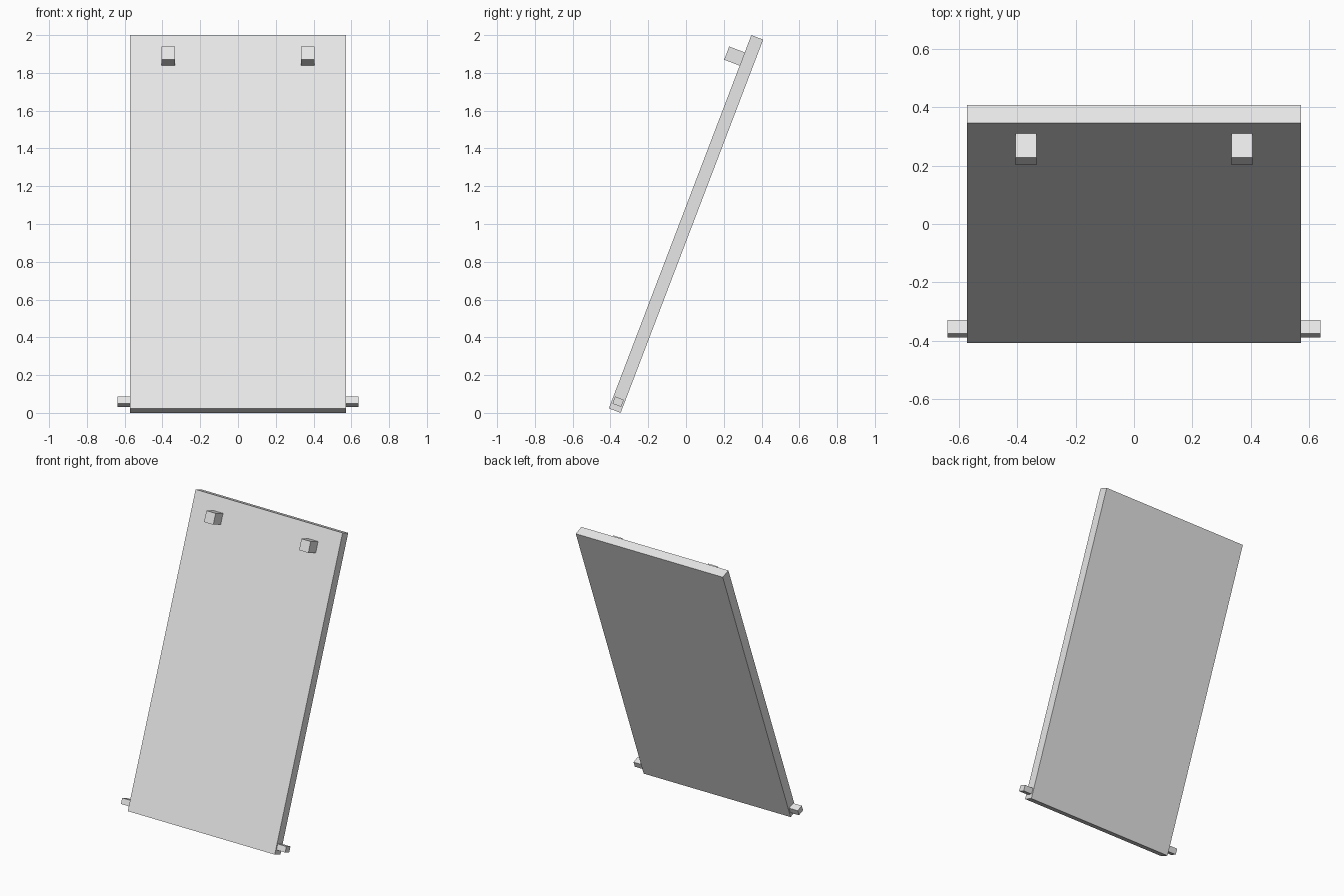
import bpy
from math import radians
from mathutils import Matrix

if "Cube" in bpy.data.objects:
    bpy.data.objects.remove(bpy.data.objects["Cube"])

grey = bpy.data.materials.new("light_grey")
grey.use_nodes = True
colour = (0.8, 0.8, 0.8, 1)
grey.diffuse_color = colour
grey.node_tree.nodes["Principled BSDF"].inputs["Base Color"].default_value = colour

# Everything is laid out on an upright panel, then leaned back about x
LEAN = Matrix.Translation((0, 0, 1)) @ Matrix.Rotation(radians(-20.9), 4, "X")
WIDTH, THICK, HEIGHT = 1.144, 0.067, 2.115


def block(name, centre, size):
    bpy.ops.mesh.primitive_cube_add(size=1)
    obj = bpy.context.object
    obj.name = name
    obj.data.transform(LEAN @ Matrix.Translation(centre) @ Matrix.Diagonal((*size, 1)))
    obj.data.materials.append(grey)
    return obj


# Leaning flat panel
block("panel", (0, 0, 0), (WIDTH, THICK, HEIGHT))

# Paired grip blocks near the top and hinge pins at the bottom edge
for side, sign in (("left", 1), ("right", -1)):
    depth = 0.088
    block(f"{side}_grip", (sign * 0.37, -(THICK + depth) / 2, 0.922), (0.072, depth, 0.075))
    length = 0.067
    block(f"{side}_hinge_pin", (sign * (WIDTH + length) / 2, 0, -1.007), (length, 0.049, 0.04))
